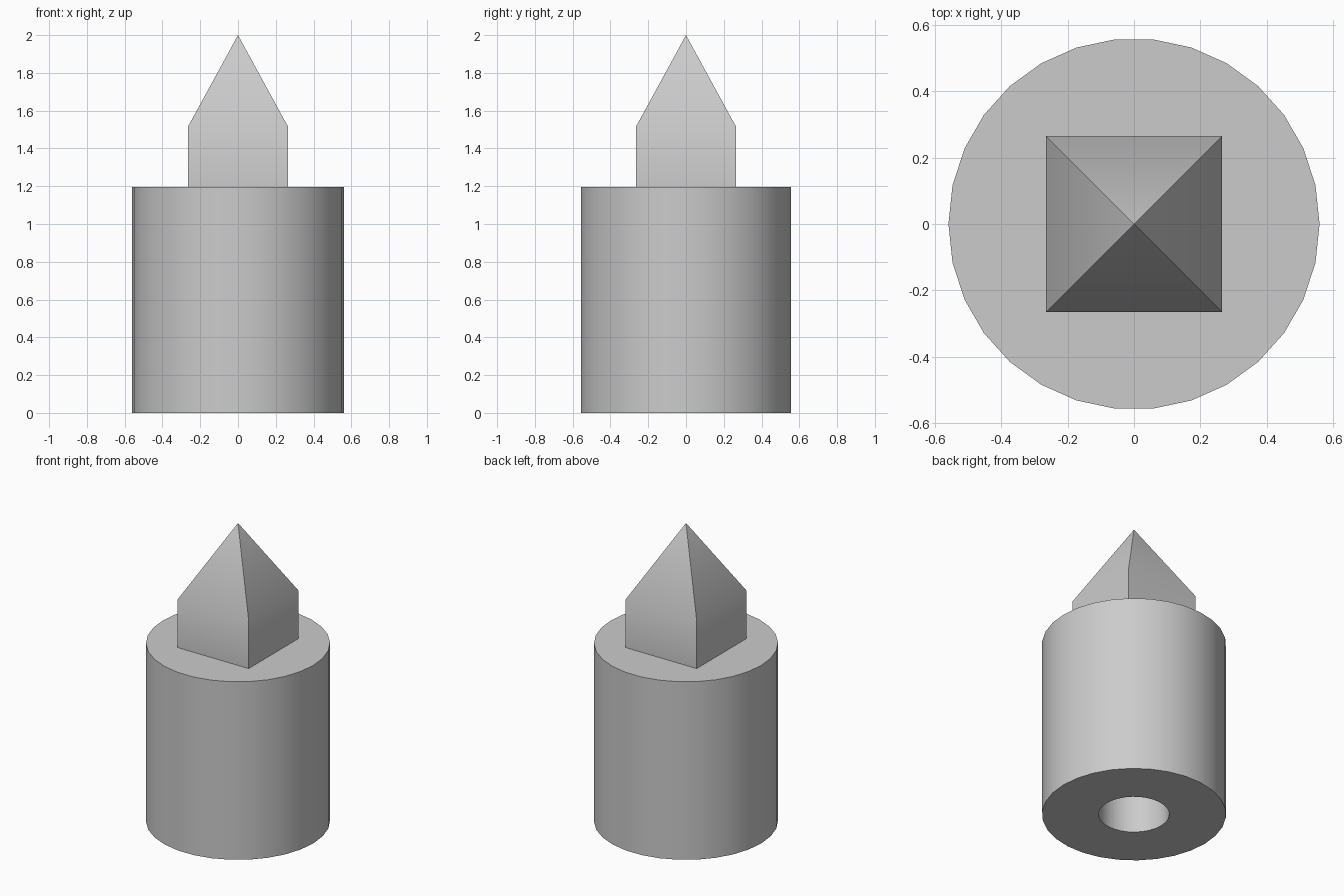
import bpy, bmesh, math

if "Cube" in bpy.data.objects:
    bpy.data.objects.remove(bpy.data.objects["Cube"])

SIDES = 30
RADIUS, HEIGHT = 0.56, 1.195
BORE_RADIUS, BORE_DEPTH = 0.215, 0.80
HALF, SHOULDER, TIP = 0.265, 1.515, 2.0

grey = bpy.data.materials.new("plain grey")
grey.diffuse_color = (0.6, 0.6, 0.6, 1)
grey.use_nodes = True
grey.node_tree.nodes["Principled BSDF"].inputs["Base Color"].default_value = grey.diffuse_color


def finish(name, bm):
    """Turn a bmesh into a smooth-shaded grey object with sharp corners."""
    bmesh.ops.recalc_face_normals(bm, faces=bm.faces[:])
    mesh = bpy.data.meshes.new(name)
    bm.to_mesh(mesh)
    bm.free()
    mesh.materials.append(grey)
    obj = bpy.data.objects.new(name, mesh)
    bpy.context.collection.objects.link(obj)
    bpy.ops.object.select_all(action='DESELECT')
    obj.select_set(True)
    bpy.context.view_layer.objects.active = obj
    bpy.ops.object.shade_smooth_by_angle(angle=math.radians(30))


def ring(bm, radius, z, sides, turn=0.0):
    step = math.tau / sides
    return [bm.verts.new((radius * math.cos(i * step + turn),
                          radius * math.sin(i * step + turn), z))
            for i in range(sides)]


def bridge(bm, a, b):
    n = len(a)
    for i in range(n):
        j = (i + 1) % n
        bm.faces.new((a[i], a[j], b[j], b[i]))


# Cylinder body with a round blind bore in its underside
bm = bmesh.new()
loops = [ring(bm, r, z, SIDES) for r, z in (
    (RADIUS, HEIGHT), (RADIUS, 0), (BORE_RADIUS, 0), (BORE_RADIUS, BORE_DEPTH))]
for a, b in zip(loops, loops[1:]):
    bridge(bm, a, b)
bm.faces.new(loops[0])
bm.faces.new(loops[-1])
finish("cylinder_body", bm)

# Square post with a pyramid point
bm = bmesh.new()
corner = HALF * math.sqrt(2)
base = ring(bm, corner, HEIGHT, 4, math.pi / 4)
top = ring(bm, corner, SHOULDER, 4, math.pi / 4)
tip = bm.verts.new((0, 0, TIP))
bm.faces.new(base)
bridge(bm, base, top)
for i in range(4):
    bm.faces.new((top[i], top[(i + 1) % 4], tip))
finish("pointed_post", bm)
